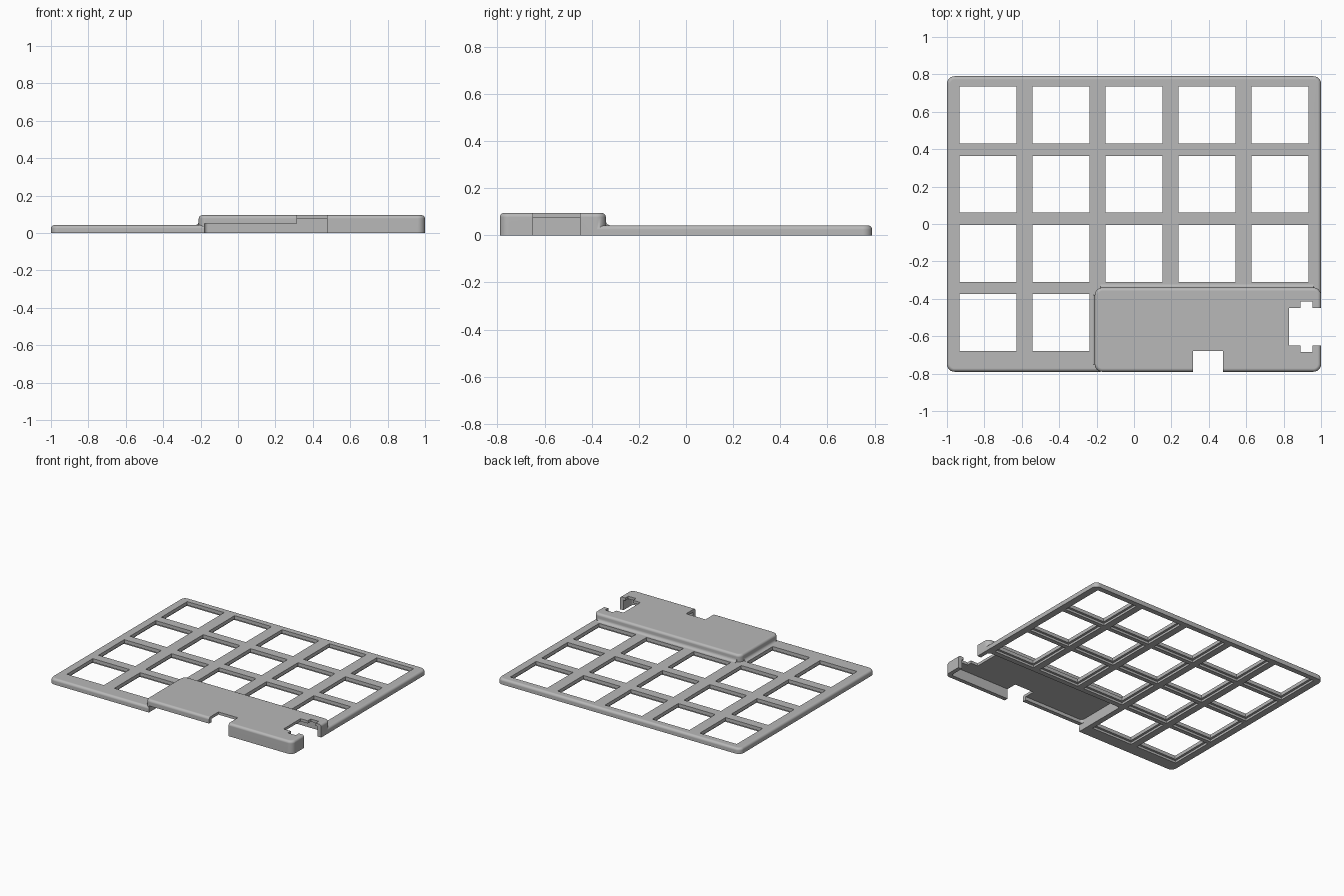
import bpy, bmesh, math
from mathutils import Vector

old = bpy.data.objects.get("Cube")
if old:
    bpy.data.objects.remove(old, do_unlink=True)

grey = bpy.data.materials.new("plain grey")
grey.use_nodes = True
colour = (0.48, 0.48, 0.48, 1)
grey.diffuse_color = colour
grey.node_tree.nodes["Principled BSDF"].inputs["Base Color"].default_value = colour


def make(name, bm):
    bmesh.ops.recalc_face_normals(bm, faces=bm.faces)
    mesh = bpy.data.meshes.new(name)
    bm.to_mesh(mesh)
    bm.free()
    mesh.materials.append(grey)
    ob = bpy.data.objects.new(name, mesh)
    bpy.context.collection.objects.link(ob)
    return ob


def add_box(bm, lo, hi):
    lo, hi = Vector(lo), Vector(hi)
    verts = bmesh.ops.create_cube(bm, size=1)["verts"]
    for v in verts:
        v.co = Vector((v.co[i] + 0.5) * (hi[i] - lo[i]) + lo[i] for i in range(3))


def slab(name, lo, hi, corner=0, fillet=0):
    """Box with rounded vertical corners and a rounded top rim."""
    bm = bmesh.new()
    add_box(bm, lo, hi)
    if corner:
        upright = [e for e in bm.edges if abs(e.verts[0].co.z - e.verts[1].co.z) > 0.001]
        bmesh.ops.bevel(bm, geom=upright, offset=corner, segments=6, profile=0.5, affect='EDGES')
    if fillet:
        rim = [e for e in bm.edges if all(v.co.z > hi[2] - 1e-5 for v in e.verts)]
        bmesh.ops.bevel(bm, geom=rim, offset=fillet, segments=5, profile=0.5, affect='EDGES')
    return make(name, bm)


def combine(target, tool, operation):
    tool.hide_render = True
    mod = target.modifiers.new(tool.name, 'BOOLEAN')
    mod.operation, mod.solver, mod.object = operation, 'EXACT', tool
    bpy.context.view_layer.objects.active = target
    bpy.ops.object.modifier_apply(modifier=mod.name)
    bpy.data.objects.remove(tool, do_unlink=True)


def cove(name, start, end, outward, r=0.02):
    """Concave strip blending the housing wall into the plate."""
    start, end, outward = Vector(start), Vector(end), Vector(outward)
    up = Vector((0, 0, 1))
    sink = 0.01
    profile = [(-sink, -sink), (r, -sink)]
    for k in range(6):
        a = math.pi / 2 * k / 5
        profile.append((r - r * math.sin(a), r - r * math.cos(a)))
    profile.append((-sink, r))
    bm = bmesh.new()
    face = bm.faces.new([bm.verts.new(start + outward * u + up * w) for u, w in profile])
    ext = bmesh.ops.extrude_face_region(bm, geom=[face])["geom"]
    moved = [v for v in ext if isinstance(v, bmesh.types.BMVert)]
    bmesh.ops.translate(bm, vec=end - start, verts=moved)
    return make(name, bm)


# Plate and raised controller housing
plate = slab("key_plate_with_housing", (-1, -0.79, 0), (1, 0.79, 0.042), 0.04, 0.018)
combine(plate, slab("housing", (-0.21, -0.79, 0), (1, -0.34, 0.095), 0.04, 0.018), 'UNION')
combine(plate, cove("back_cove", (-0.18, -0.34, 0.042), (0.96, -0.34, 0.042), (0, 1, 0)), 'UNION')
combine(plate, cove("side_cove", (-0.21, -0.75, 0.042), (-0.21, -0.38, 0.042), (-1, 0, 0)), 'UNION')

# Hollow under the housing
combine(plate, slab("cavity", (-0.18, -0.76, -0.1), (0.97, -0.365, 0.075), 0.02), 'DIFFERENCE')


# Key openings, stepped wider on the underside
def openings(name, size, top):
    bm = bmesh.new()
    for row in range(4):
        for col in range(5 if row < 3 else 2):
            x, y = (col - 2) * 0.39, 0.5825 - row * 0.37
            add_box(bm, (x - size / 2, y - size / 2, -0.1), (x + size / 2, y + size / 2, top))
    return make(name, bm)


combine(plate, openings("key_openings", 0.304, 0.2), 'DIFFERENCE')
combine(plate, openings("underside_recesses", 0.338, 0.016), 'DIFFERENCE')

# Side port, its shoulders, front notch and low front slot
cuts = {
    "side_port": ((0.83, -0.65, -0.1), (1.1, -0.45, 0.2)),
    "port_shoulders": ((0.89, -0.685, -0.1), (0.955, -0.415, 0.2)),
    "front_notch": ((0.315, -0.9, -0.1), (0.475, -0.68, 0.2)),
    "front_slot": ((-0.18, -0.9, -0.1), (0.33, -0.74, 0.05)),
}
for name, (lo, hi) in cuts.items():
    combine(plate, slab(name, lo, hi), 'DIFFERENCE')

# Smooth fillets, crisp edges
for other in bpy.context.selected_objects:
    other.select_set(False)
plate.select_set(True)
bpy.context.view_layer.objects.active = plate
bpy.ops.object.shade_smooth_by_angle(angle=math.radians(30))
weighted = plate.modifiers.new("even shading", 'WEIGHTED_NORMAL')
weighted.keep_sharp = True
